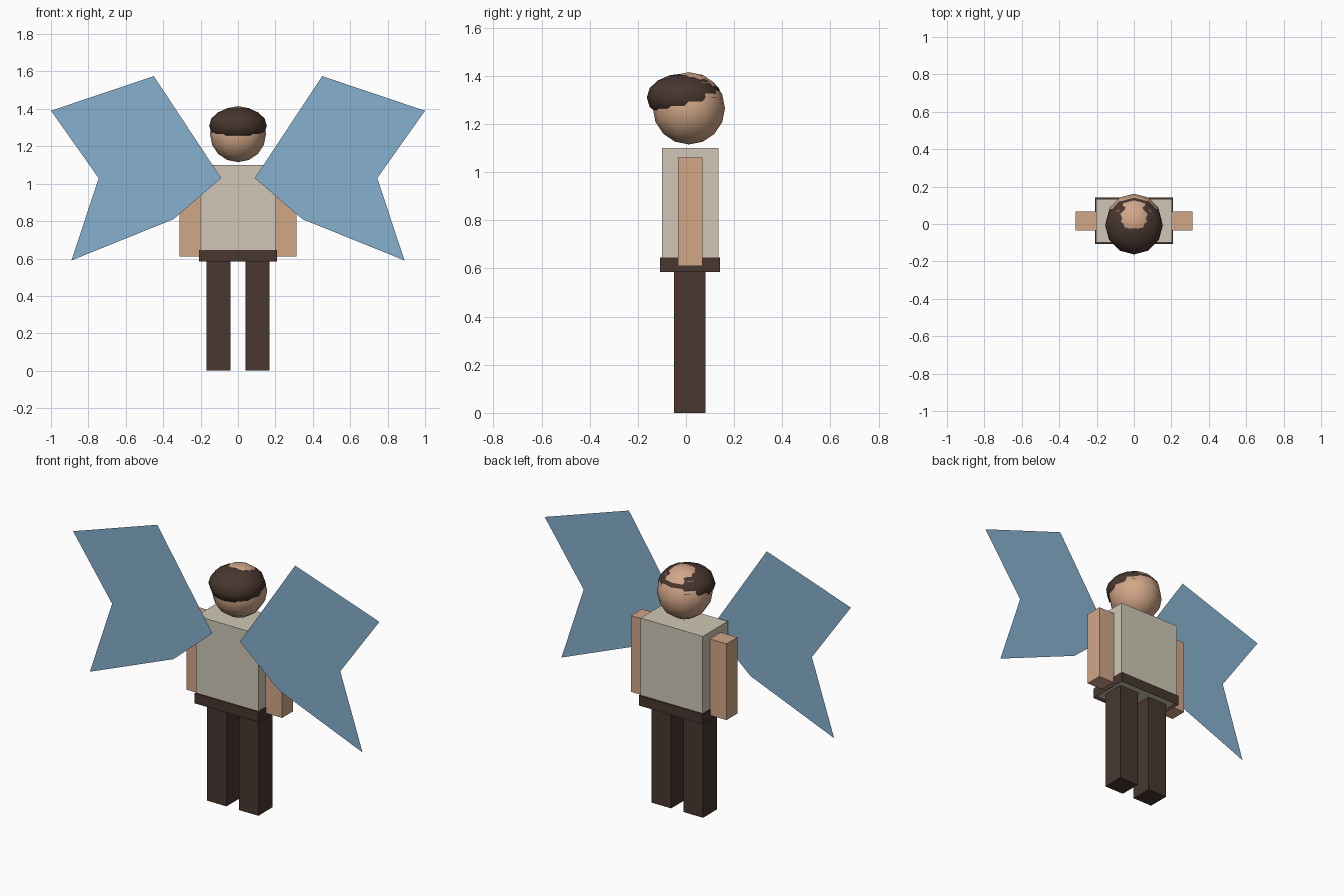
import bpy
import bmesh
from mathutils import Matrix, Vector

cube = bpy.data.objects.get("Cube")
if cube:
    bpy.data.objects.remove(cube, do_unlink=True)


def material(name, r, g, b):
    m = bpy.data.materials.new(name)
    m.use_nodes = True
    m.diffuse_color = (r, g, b, 1)
    m.node_tree.nodes["Principled BSDF"].inputs["Base Color"].default_value = (r, g, b, 1)
    return m


skin = material("skin", 0.64, 0.385, 0.245)
cloth = material("beige cloth", 0.63, 0.575, 0.47)
brown = material("dark brown", 0.065, 0.037, 0.028)
blue = material("wing blue", 0.245, 0.435, 0.62)


def finish(name, bm, mat):
    mesh = bpy.data.meshes.new(name)
    bm.to_mesh(mesh)
    bm.free()
    mesh.materials.append(mat)
    obj = bpy.data.objects.new(name, mesh)
    bpy.context.collection.objects.link(obj)
    return obj


def box(name, mat, xs, ys, zs, open_bottom=False):
    bm = bmesh.new()
    bmesh.ops.create_cube(bm, size=1)
    spans = (xs, ys, zs)
    for v in bm.verts:
        v.co = Vector([s[0] if c < 0 else s[1] for c, s in zip(v.co, spans)])
    if open_bottom:
        bmesh.ops.delete(bm, geom=[f for f in bm.faces if f.normal.z < -0.9], context="FACES_ONLY")
    return finish(name, bm, mat)


def ball(name, mat, centre, radii, segments, rings):
    bm = bmesh.new()
    bmesh.ops.create_uvsphere(bm, u_segments=segments, v_segments=rings, radius=1)
    bm.transform(Matrix.Translation(centre) @ Matrix.Diagonal((*radii, 1)))
    for f in bm.faces:
        f.smooth = True
    return finish(name, bm, mat)


# Torso, with a belt that is open underneath
box("torso", cloth, (-0.203, 0.203), (-0.1, 0.134), (0.6, 1.1))
box("belt", brown, (-0.208, 0.208), (-0.107, 0.141), (0.585, 0.645), open_bottom=True)

# Head and flattened cap of hair
ball("head", skin, (0, 0.012, 1.265), (0.15, 0.15, 0.15), 12, 8)
ball("hair", brown, (0, -0.007, 1.31), (0.154, 0.156, 0.1), 12, 8)

# Limbs and flat wings on both sides
wing_outline = [(0.09, 1.03), (0.345, 0.81), (0.89, 0.59), (0.745, 1.03), (1.0, 1.39), (0.45, 1.575)]
for side, s in (("left", 1), ("right", -1)):
    box(side + "_arm", skin, sorted((s * 0.203, s * 0.312)), (-0.034, 0.068), (0.61, 1.06))
    box(side + "_leg", brown, sorted((s * 0.04, s * 0.168)), (-0.05, 0.081), (0, 0.605))
    bm = bmesh.new()
    face = bm.faces.new([bm.verts.new((s * x, -0.11, z)) for x, z in wing_outline])
    face.normal_update()
    if face.normal.y > 0:
        face.normal_flip()
    finish(side + "_wing", bm, blue)
